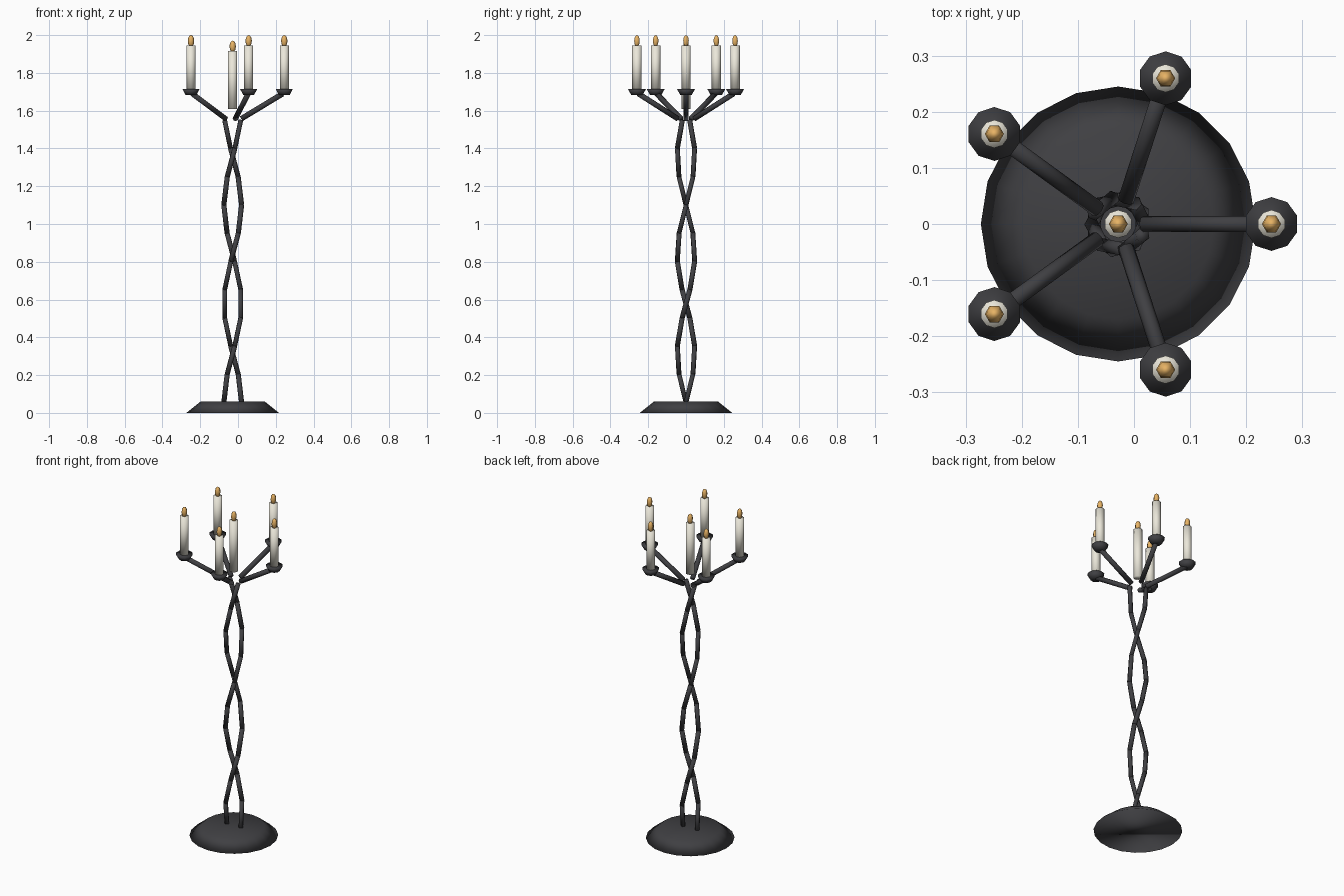
import bpy, math
from mathutils import Vector

if "Cube" in bpy.data.objects:
    bpy.data.objects.remove(bpy.data.objects["Cube"])

CX = -0.028  # the central axis sits left of the bounding centre


def material(name, rgb):
    m = bpy.data.materials.new(name)
    m.diffuse_color = (*rgb, 1)
    m.use_nodes = True
    m.node_tree.nodes["Principled BSDF"].inputs["Base Color"].default_value = m.diffuse_color
    return m


iron = material("dark_iron", (0.05, 0.05, 0.055))
wax = material("cream_wax", (0.83, 0.80, 0.70))
fire = material("amber_flame", (0.80, 0.45, 0.13))


def finish(name, mat):
    o = bpy.context.object
    o.name = name
    o.data.materials.append(mat)
    bpy.ops.object.shade_smooth()
    return o


def frustum(name, x, y, z0, z1, r0, r1, sides, mat):
    bpy.ops.mesh.primitive_cone_add(vertices=sides, radius1=r0, radius2=r1,
                                    depth=z1 - z0, location=(x, y, (z0 + z1) / 2))
    return finish(name, mat)


def rod(name, a, b, r, sides, mat):
    a, b = Vector(a), Vector(b)
    d = b - a
    bpy.ops.mesh.primitive_cylinder_add(vertices=sides, radius=r, depth=d.length,
                                        location=(a + b) / 2,
                                        rotation=d.to_track_quat('Z', 'Y').to_euler())
    return finish(name, mat)


def candle(name, x, y, z0, z1):
    frustum(name, x, y, z0, z1, 0.025, 0.025, 10, wax)
    # faceted teardrop flame
    bpy.ops.mesh.primitive_uv_sphere_add(segments=6, ring_count=6, radius=1,
                                         location=(x, y, z1 + 0.025),
                                         rotation=(0, 0, math.pi / 2))
    bpy.context.object.scale = (0.017, 0.017, 0.031)
    finish(name + "_flame", fire)


# Base plate
frustum("base", CX, 0, 0, 0.06, 0.245, 0.17, 20, iron)

# Two twisted stem strands, each ten straight rods
for s in range(2):
    pts = []
    for k in range(11):
        t = 0.9 * k + s * math.pi
        pts.append((CX + 0.047 * math.cos(t), 0.047 * math.sin(t), 0.055 + 0.1495 * k))
    for k in range(10):
        rod(f"stem_strand_{s + 1}_{k + 1}", pts[k], pts[k + 1], 0.0135, 6, iron)

# Five arms with drip cups and candles
for i in range(5):
    a = i * math.tau / 5
    c, s = math.cos(a), math.sin(a)
    rod(f"arm_{i + 1}", (CX + 0.045 * c, 0.045 * s, 1.557),
        (CX + 0.265 * c, 0.265 * s, 1.69), 0.0145, 8, iron)
    x, y = CX + 0.273 * c, 0.273 * s
    frustum(f"drip_cup_{i + 1}", x, y, 1.683, 1.715, 0.03, 0.048, 10, iron)
    candle(f"candle_{i + 1}", x, y, 1.705, 1.944)

# Central candle
candle("candle_centre", CX, 0, 1.61, 1.915)
